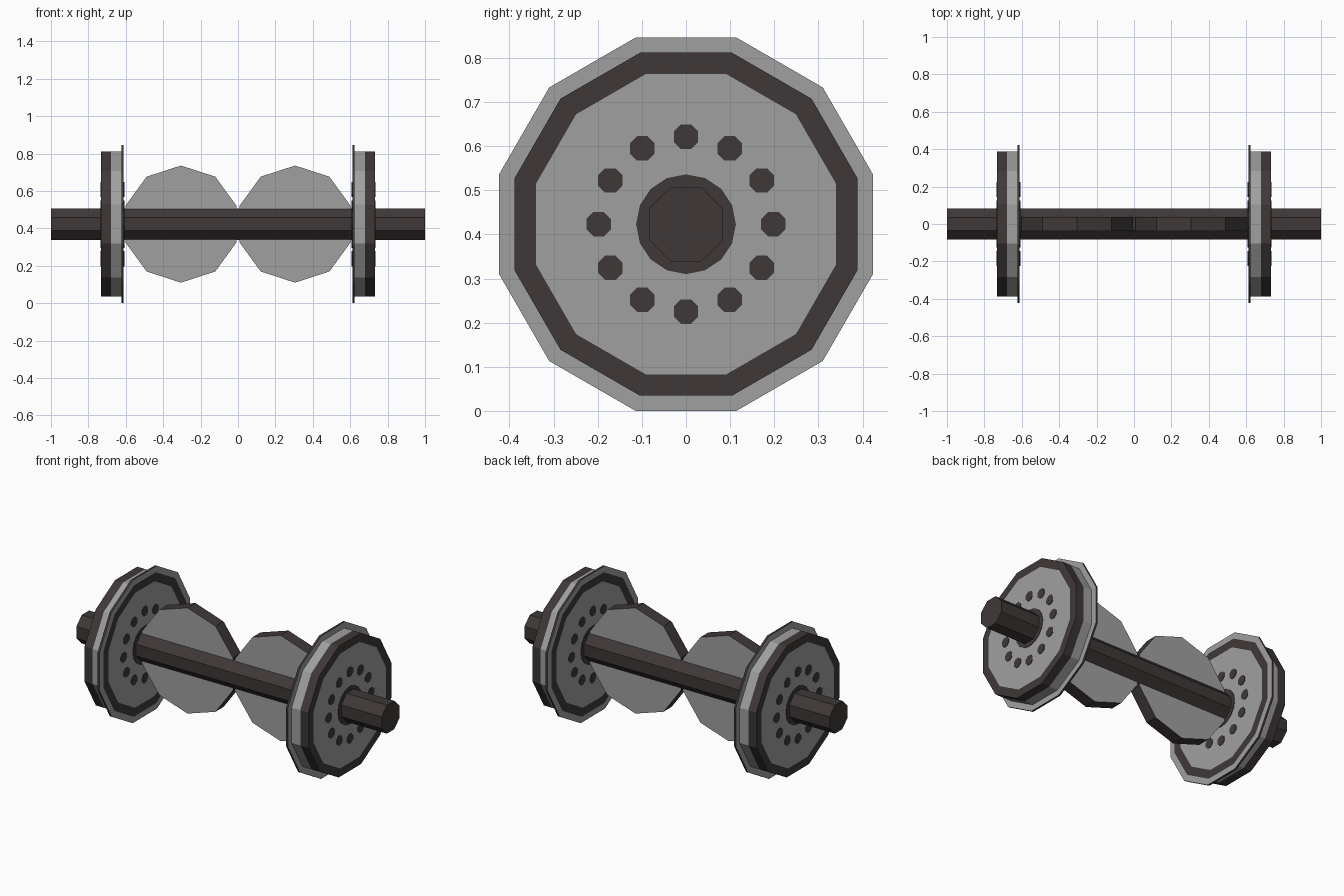
import bpy, bmesh, math
from mathutils import Matrix, Vector

if "Cube" in bpy.data.objects:
    bpy.data.objects.remove(bpy.data.objects["Cube"], do_unlink=True)


def material(name, rgb):
    m = bpy.data.materials.new(name)
    m.use_nodes = True
    m.diffuse_color = (*rgb, 1)
    bsdf = next(n for n in m.node_tree.nodes if n.type == 'BSDF_PRINCIPLED')
    bsdf.inputs["Base Color"].default_value = (*rgb, 1)
    return m


GREY = material("worn_steel_grey", (0.35, 0.35, 0.35))
DARK = material("dark_iron", (0.050, 0.039, 0.039))
CZ = 0.423  # axle height


def finish(name, bm):
    bmesh.ops.recalc_face_normals(bm, faces=bm.faces)
    me = bpy.data.meshes.new(name)
    bm.to_mesh(me)
    bm.free()
    me.materials.append(GREY)
    me.materials.append(DARK)
    ob = bpy.data.objects.new(name, me)
    bpy.context.collection.objects.link(ob)
    return ob


def add_cylinder(bm, axis, centre, radius, length, sides, phase=0.0):
    """Prism along the X or Y axis; phase turns its corners."""
    turn = (Matrix.Rotation(math.pi / 2, 4, 'Y') if axis == 'X'
            else Matrix.Rotation(math.pi / 2, 4, 'X'))
    mat = Matrix.Translation(centre) @ turn @ Matrix.Rotation(phase, 4, 'Z')
    bmesh.ops.create_cone(bm, cap_ends=True, segments=sides, radius1=radius,
                          radius2=radius, depth=length, matrix=mat)


# Wheel profile: (distance from middle, radius), then colour of the band
# leading to the next point (0 grey, 1 dark)
PROFILE = [(0.611, 0.0, 0), (0.611, 0.352, 1), (0.611, 0.402, 0),
           (0.611, 0.438, 1), (0.623, 0.438, 0), (0.623, 0.402, 0),
           (0.680, 0.402, 1), (0.733, 0.402, 1), (0.733, 0.352, 0),
           (0.733, 0.0, 0)]
SEGS = 12


def make_wheel(side, label):
    bm = bmesh.new()
    rings = []
    for x, r, _ in PROFILE:
        if r == 0:
            rings.append([bm.verts.new((side * x, 0, CZ))] * SEGS)
            continue
        ring = []
        for i in range(SEGS):
            a = math.radians(15 + 30 * i)
            ring.append(bm.verts.new((side * x, r * math.cos(a),
                                      CZ + r * math.sin(a))))
        rings.append(ring)
    for k in range(len(rings) - 1):
        for i in range(SEGS):
            j = (i + 1) % SEGS
            quad = [rings[k][i], rings[k][j], rings[k + 1][j], rings[k + 1][i]]
            face = bm.faces.new(list(dict.fromkeys(quad)))
            face.material_index = PROFILE[k][2]
    finish(label + "_wheel", bm)

    # Dark hub and ring of bolt holes as thin plates on both wheel faces
    bm = bmesh.new()
    for x in (0.611, 0.733):
        add_cylinder(bm, 'X', Vector((side * x, 0, CZ)), 0.113, 0.006, 16)
        for i in range(12):
            a = math.radians(30 * i)
            add_cylinder(bm, 'X', Vector((side * x, 0.198 * math.cos(a),
                                          CZ + 0.198 * math.sin(a))),
                         0.03, 0.006, 8, math.pi / 8)
    for f in bm.faces:
        f.material_index = 1
    finish(label + "_wheel_hub_and_holes", bm)


def make_disc(side, label):
    # Ten-sided disc with grey faces and a dark edge
    bm = bmesh.new()
    add_cylinder(bm, 'Y', Vector((side * 0.305, 0, CZ)), 0.313, 0.075, 10,
                 0)
    bm.normal_update()
    # Put one corner at the very top
    top = max(v.co.z for v in bm.verts)
    if top < CZ + 0.312:
        bmesh.ops.rotate(bm, verts=bm.verts, cent=(side * 0.305, 0, CZ),
                         matrix=Matrix.Rotation(math.pi / 10, 3, 'Y'))
    for f in bm.faces:
        f.material_index = 0 if abs(f.normal.y) > 0.9 else 1
    finish(label + "_disc", bm)


for side, label in ((1, "left"), (-1, "right")):
    make_wheel(side, label)
    make_disc(side, label)

# Octagonal axle with flat top
bm = bmesh.new()
add_cylinder(bm, 'X', Vector((0, 0, CZ)), 0.084 / math.cos(math.pi / 8), 2.0,
             8, math.pi / 8)
for f in bm.faces:
    f.material_index = 1
finish("axle", bm)
